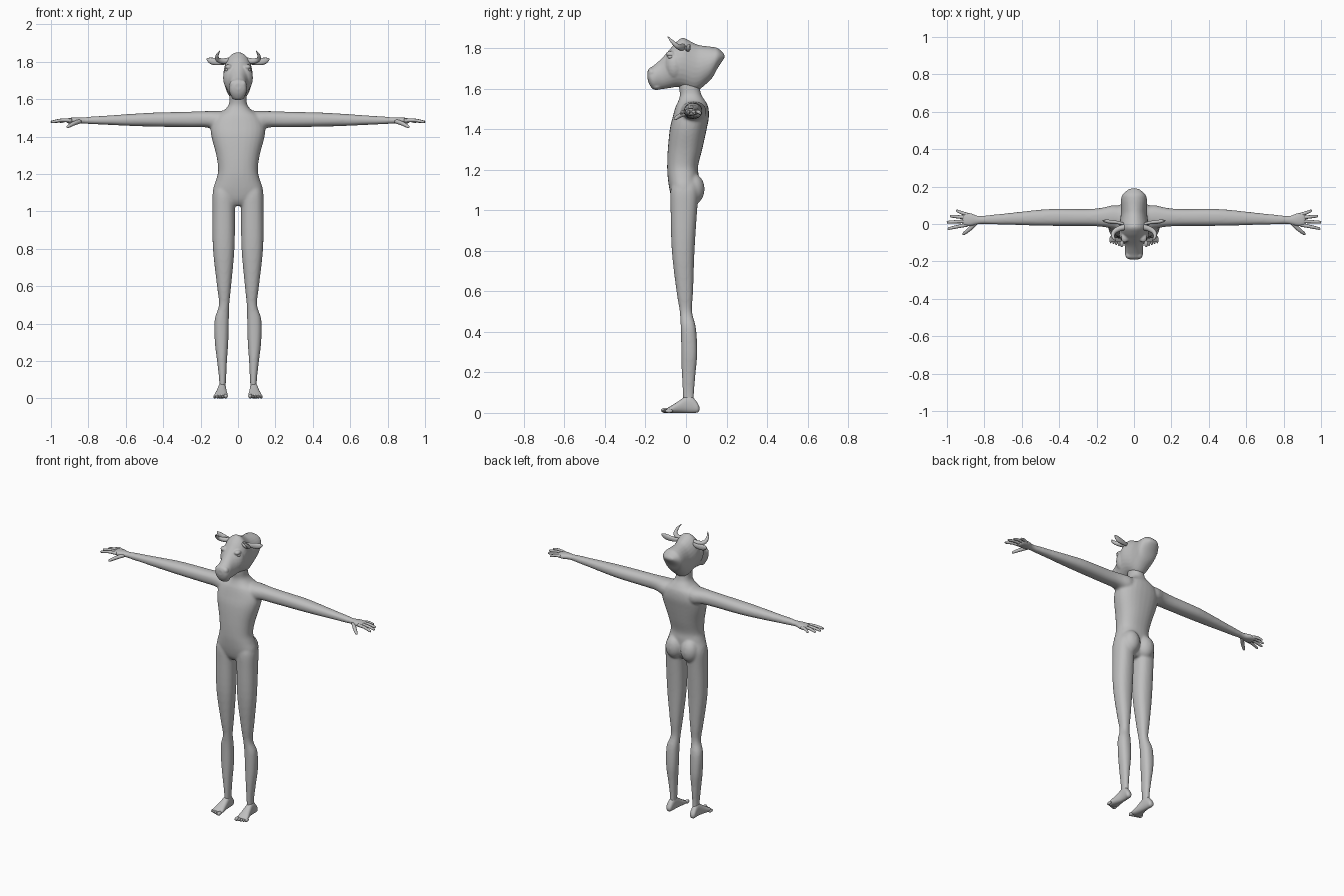
import bpy, bmesh, math
from mathutils import Vector

skin = bpy.data.materials.new("grey skin")
skin.diffuse_color = (0.52, 0.52, 0.52, 1)


def resample(rows, steps):
    """Catmull-Rom interpolation through rows of numbers."""
    out = []
    for i in range(len(rows) - 1):
        a, b, c, d = (rows[max(0, min(len(rows) - 1, i + k))] for k in (-1, 0, 1, 2))
        for s in range(steps):
            t = s / steps
            out.append([0.5 * (2 * q + (r - p) * t + (2 * p - 5 * q + 4 * r - w) * t * t
                               + (3 * q - p - 3 * r + w) * t ** 3)
                        for p, q, r, w in zip(a, b, c, d)])
    return out + [list(rows[-1])]


def skin_rings(bm, rings):
    """Join closed rings of points into a capped skin."""
    loops = [[bm.verts.new(p) for p in r] for r in rings]
    n = len(loops[0])
    for a, b in zip(loops, loops[1:]):
        for i in range(n):
            bm.faces.new((a[i], a[(i + 1) % n], b[(i + 1) % n], b[i]))
    bm.faces.new(loops[0])
    bm.faces.new(loops[-1])


def loft(bm, axis, rows, side=1, power=2.3, n=28, steps=4):
    """Rows are (position on axis, u min, u max, v min, v max); u, v are the other axes in order."""
    rings = []
    for t, u0, u1, v0, v1 in resample(rows, steps):
        ring = []
        for i in range(n):
            c, s = math.cos(2 * math.pi * i / n), math.sin(2 * math.pi * i / n)
            p = [(u0 + u1) / 2 + (u1 - u0) / 2 * math.copysign(abs(c) ** (2 / power), c),
                 (v0 + v1) / 2 + (v1 - v0) / 2 * math.copysign(abs(s) ** (2 / power), s)]
            p.insert(axis, t)
            ring.append((p[0] * side, p[1], p[2]))
        rings.append(ring)
    skin_rings(bm, rings)


def tube(bm, rows, side=1, flat=1.0, n=12, steps=4):
    """Rows are (x, y, z, radius); flat squashes the section front to back."""
    pts = resample(rows, steps)
    rings = []
    for i, (x, y, z, r) in enumerate(pts):
        d = (Vector(pts[min(i + 1, len(pts) - 1)][:3]) - Vector(pts[max(i - 1, 0)][:3])).normalized()
        u = d.cross(Vector((0, 1, 0))).normalized() if abs(d.y) < 0.95 else Vector((1, 0, 0))
        w = d.cross(u).normalized()
        ring = []
        for k in range(n):
            a = 2 * math.pi * k / n
            p = Vector((x, y, z)) + u * (r * math.cos(a)) + w * (r * flat * math.sin(a))
            ring.append((p.x * side, p.y, p.z))
        rings.append(ring)
    skin_rings(bm, rings)


def ball(bm, centre, size, side=1):
    new = bmesh.ops.create_uvsphere(bm, u_segments=20, v_segments=12, radius=1)["verts"]
    for v in new:
        v.co = Vector((side * (centre[0] + v.co.x * size[0]),
                       centre[1] + v.co.y * size[1], centre[2] + v.co.z * size[2]))


def finish(name, bm, voxel=0, smooth=0):
    bmesh.ops.recalc_face_normals(bm, faces=bm.faces)
    for f in bm.faces:
        f.smooth = True
    me = bpy.data.meshes.new(name)
    bm.to_mesh(me)
    bm.free()
    me.materials.append(skin)
    ob = bpy.data.objects.new(name, me)
    bpy.context.collection.objects.link(ob)
    if voxel:
        m = ob.modifiers.new("blend", 'REMESH')
        m.mode, m.voxel_size, m.use_smooth_shade = 'VOXEL', voxel, True
        m = ob.modifiers.new("soften", 'SMOOTH')
        m.factor, m.iterations = 0.5, smooth
    return ob


# Body: torso, buttocks, legs and arms blended into one skin
bm = bmesh.new()
loft(bm, 2, [
    (1.03, -.06, .06, -.05, .03), (1.06, -.11, .11, -.07, .05),
    (1.11, -.134, .134, -.083, .06), (1.17, -.117, .117, -.091, .062),
    (1.22, -.106, .106, -.093, .06), (1.30, -.116, .116, -.09, .08),
    (1.40, -.142, .142, -.08, .102), (1.46, -.145, .145, -.066, .113),
    (1.51, -.12, .12, -.052, .11), (1.54, -.075, .075, -.038, .095),
    (1.57, -.05, .05, -.03, .076), (1.61, -.045, .045, -.035, .068),
    (1.66, -.045, .045, -.035, .07)])
for s in (1, -1):
    ball(bm, (.056, .038, 1.105), (.058, .054, .075), s)
    loft(bm, 2, [
        (.03, .068, .1, -.012, .04), (.10, .064, .101, -.016, .04),
        (.20, .059, .112, -.021, .048), (.30, .052, .124, -.023, .056),
        (.42, .049, .125, -.026, .049), (.50, .047, .102, -.031, .03),
        (.60, .037, .112, -.047, .035), (.80, .019, .134, -.07, .042),
        (1.0, .016, .137, -.076, .055), (1.10, .016, .135, -.076, .062),
        (1.15, .03, .115, -.06, .05)], s)
    loft(bm, 0, [
        (.05, -.02, .09, 1.43, 1.54), (.11, -.025, .1, 1.435, 1.537),
        (.17, -.015, .087, 1.449, 1.536), (.25, -.011, .08, 1.45, 1.533),
        (.45, -.01, .08, 1.453, 1.528), (.60, -.006, .066, 1.458, 1.519),
        (.70, -.003, .055, 1.463, 1.512), (.80, -.001, .045, 1.467, 1.506)], s)
    # Wrist and palm
    loft(bm, 0, [
        (.77, -.001, .047, 1.467, 1.507), (.83, -.001, .043, 1.469, 1.503),
        (.87, -.012, .058, 1.467, 1.503), (.905, -.014, .062, 1.469, 1.499),
        (.92, -.008, .056, 1.475, 1.493)], s)
finish("body", bm, 0.007, 7)

# Fingers and thumbs
bm = bmesh.new()
for s in (1, -1):
    for y0, x1, y1 in ((-.004, .995, -.024), (.015, 1.0, .01), (.034, .984, .042), (.05, .952, .07)):
        tube(bm, [(.89, y0, 1.485, .010), (.5 * (.89 + x1), .5 * (y0 + y1), 1.487, .009),
                  (x1 - .006, y1, 1.479, .007), (x1, y1, 1.478, .003)], s)
    tube(bm, [(.845, .008, 1.482, .012), (.88, -.028, 1.469, .011),
              (.909, -.051, 1.453, .008), (.915, -.056, 1.449, .003)], s)
finish("fingers", bm)

# Feet with toes
bm = bmesh.new()
for s in (1, -1):
    loft(bm, 1, [
        (.066, .078, .096, .012, .03), (.056, .069, .105, .002, .05),
        (.03, .065, .106, 0, .08), (0, .063, .108, 0, .082),
        (-.04, .059, .117, 0, .056), (-.075, .055, .127, 0, .034),
        (-.095, .058, .126, .003, .022)], s)
    for i in range(5):
        r = .0105 if i == 0 else .0075
        ball(bm, (.065 + i * .0148, -.104 + i * .005, r + .002), (r, .019, r + .002), s)
finish("feet", bm)

# Head: long muzzle, brow, jaw and the thick neck stump behind
bm = bmesh.new()
loft(bm, 1, [
    (-.19, -.02, .02, 1.65, 1.685), (-.181, -.04, .04, 1.622, 1.702),
    (-.16, -.048, .048, 1.597, 1.715), (-.12, -.049, .049, 1.598, 1.75),
    (-.08, -.063, .063, 1.604, 1.795), (-.05, -.074, .074, 1.608, 1.829),
    (-.015, -.078, .078, 1.604, 1.852), (.03, -.073, .073, 1.588, 1.83),
    (.06, -.07, .07, 1.593, 1.817), (.095, -.07, .07, 1.62, 1.811),
    (.13, -.07, .07, 1.655, 1.807), (.158, -.06, .06, 1.705, 1.80),
    (.185, -.03, .03, 1.745, 1.775), (.19, -.01, .01, 1.755, 1.765)], power=2.0)
for s in (1, -1):
    ball(bm, (.03, -.055, 1.715), (.05, .05, .075), s)    # cheek
    ball(bm, (.05, -.075, 1.772), (.02, .025, .014), s)   # brow
    ball(bm, (.024, -.168, 1.68), (.022, .02, .022), s)   # nostril swell
ball(bm, (0, -.145, 1.612), (.036, .028, .018))           # lower lip
finish("head", bm, 0.005, 5)

# Eyes
bm = bmesh.new()
for s in (1, -1):
    ball(bm, (.058, -.076, 1.758), (.012, .014, .011), s)
finish("eyes", bm)

# Horns curving out, forward and up
bm = bmesh.new()
for s in (1, -1):
    tube(bm, [(.04, -.015, 1.808, .016), (.08, -.025, 1.803, .015), (.109, -.045, 1.812, .012),
              (.111, -.07, 1.835, .008), (.097, -.09, 1.858, .002)], s)
finish("horns", bm)

# Ears pointing sideways
bm = bmesh.new()
for s in (1, -1):
    tube(bm, [(.055, .0, 1.80, .012), (.09, .008, 1.798, .016), (.13, .012, 1.802, .019),
              (.155, .016, 1.81, .013), (.168, .02, 1.817, .002)], s, flat=.55)
finish("ears", bm)
